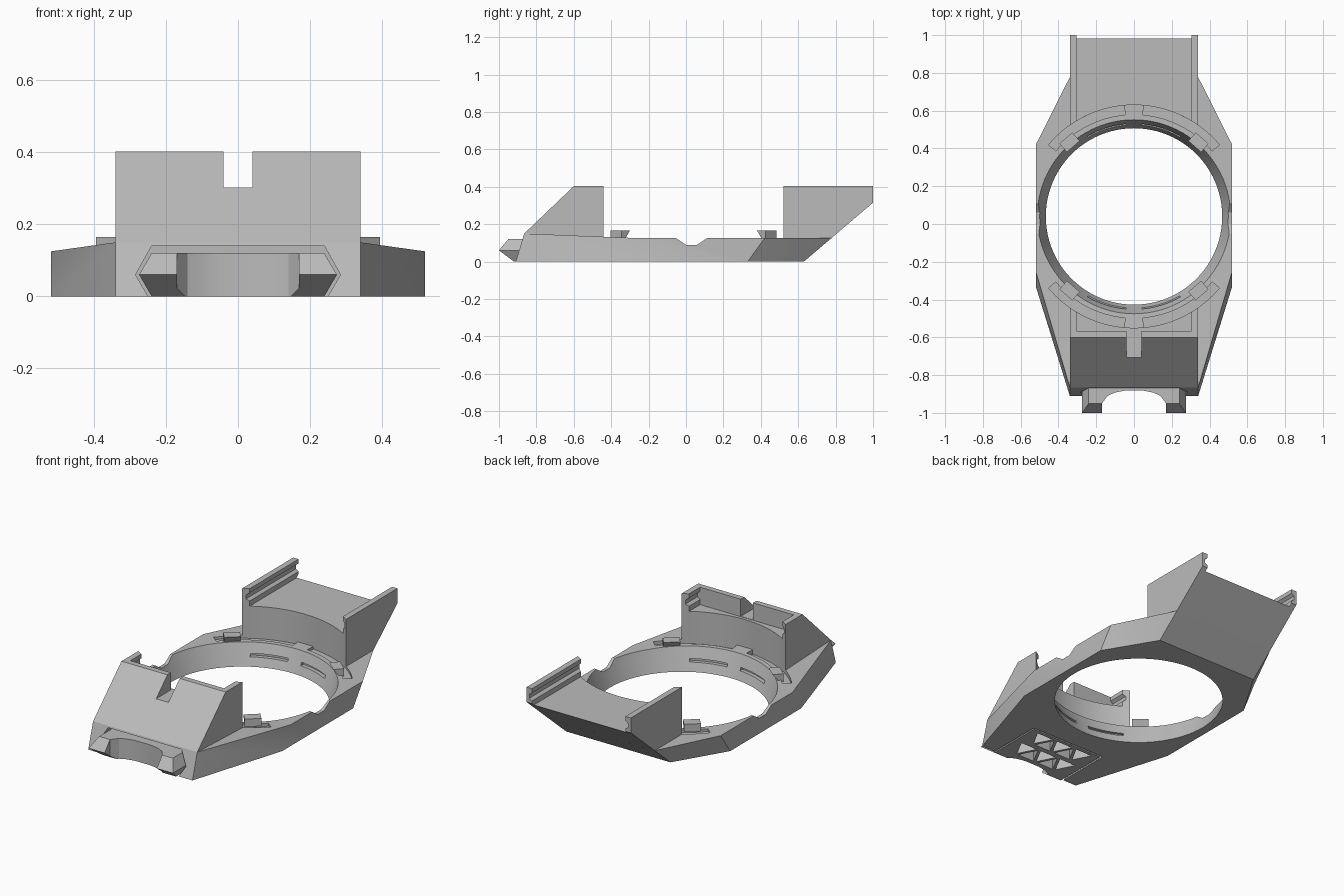
import bpy, bmesh, math
from mathutils import Vector

if "Cube" in bpy.data.objects:
    bpy.data.objects.remove(bpy.data.objects["Cube"], do_unlink=True)

grey = bpy.data.materials.new("matte grey")
grey.use_nodes = True
GREY = (0.5, 0.5, 0.5, 1)
grey.diffuse_color = GREY
grey.node_tree.nodes["Principled BSDF"].inputs["Base Color"].default_value = GREY

CY = 0.04  # centre of the round opening along y


def finish(name, bm):
    bmesh.ops.recalc_face_normals(bm, faces=bm.faces)
    me = bpy.data.meshes.new(name)
    bm.to_mesh(me)
    bm.free()
    me.materials.append(grey)
    ob = bpy.data.objects.new(name, me)
    bpy.context.collection.objects.link(ob)
    return ob


def prism(name, pts, axis, a, b):
    """Extrude a 2D outline along an axis from a to b."""
    place = {"x": lambda p, t: (t, p[0], p[1]),
             "y": lambda p, t: (p[0], t, p[1]),
             "z": lambda p, t: (p[0], p[1], t)}[axis]
    bm = bmesh.new()
    face = bm.faces.new([bm.verts.new(place(p, a)) for p in pts])
    new = bmesh.ops.extrude_face_region(bm, geom=[face])["geom"]
    shift = Vector(place((0, 0), b - a))
    bmesh.ops.translate(bm, verts=[v for v in new if isinstance(v, bmesh.types.BMVert)], vec=shift)
    return finish(name, bm)


def mirrored(pts):
    return pts + [(-x, z) for x, z in reversed(pts)]


def hull(name, pts):
    bm = bmesh.new()
    for p in pts:
        bm.verts.new(p)
    bmesh.ops.convex_hull(bm, input=bm.verts)
    bmesh.ops.dissolve_limit(bm, angle_limit=0.01, verts=bm.verts, edges=bm.edges)
    return finish(name, bm)


def cone(name, r1, r2, z1, z2):
    bm = bmesh.new()
    bmesh.ops.create_cone(bm, cap_ends=True, segments=96, radius1=r1, radius2=r2, depth=z2 - z1)
    bmesh.ops.translate(bm, verts=bm.verts, vec=(0, CY, (z1 + z2) / 2))
    return finish(name, bm)


def arc(name, r1, r2, start, end, z1, z2):
    angles = [math.radians(start + (end - start) * i / 16) for i in range(17)]
    ring = [(r2 * math.cos(a), CY + r2 * math.sin(a)) for a in angles]
    ring += [(r1 * math.cos(a), CY + r1 * math.sin(a)) for a in reversed(angles)]
    return prism(name, ring, "z", z1, z2)


def cut(ob, cutters, keep=False):
    bpy.context.view_layer.objects.active = ob
    for c in cutters:
        m = ob.modifiers.new("cut", "BOOLEAN")
        m.operation, m.solver, m.object = "DIFFERENCE", "EXACT", c
        bpy.ops.object.modifier_apply(modifier=m.name)
        if not keep:
            bpy.data.objects.remove(c, do_unlink=True)


# Base frame: flat-sided body with tapered ends
bottom = [(0.34, -0.91), (0.52, -0.33), (0.52, 0.33), (0.34, 0.63)]
top = [(0.34, -0.865), (0.52, -0.25), (0.52, 0.42), (0.34, 0.777)]
bm = bmesh.new()
low = [bm.verts.new((x, y, 0)) for x, y in mirrored(bottom)]
high = [bm.verts.new((x, y, 0.15 if y < -0.5 else 0.125)) for x, y in mirrored(top)]
bm.faces.new(low)
bm.faces.new(high[1:7])
bm.faces.new([high[i] for i in (0, 1, 6, 7)])
for i in range(8):
    j = (i + 1) % 8
    bm.faces.new((low[i], low[j], high[j], high[i]))
bmesh.ops.triangulate(bm, faces=bm.faces)
base = finish("base_frame", bm)

# Round opening, side notches, track grooves and inner wall slots
slope = 0.045 / 0.125
cutters = [cone("opening", 0.467 - 0.1 * slope, 0.467 + 0.2 * slope, -0.1, 0.2),
           prism("side_notch", [(-0.06, 0.13), (0, 0.09), (0.06, 0.09), (0.12, 0.13)], "x", -0.6, 0.6)]
for a in (40, 95, 220, 275):
    cutters.append(arc("track", 0.54, 0.59, a, a + 45, 0.11, 0.2))
for a in (60, 95, 240, 275):
    cutters.append(arc("wall_slot", 0.44, 0.508, a, a + 25, 0.05, 0.068))
cut(base, cutters)

# Front block: sloped face, rear tray and sight notch
front = prism("front_block", [(-0.865, 0.15), (-0.6, 0.403), (-0.3, 0.403),
                              (-0.3, 0.12), (-0.56, 0.12)], "x", -0.34, 0.34)
# Rear block: overhanging ramp underneath
rear = prism("rear_block", [(0.3, 0.12), (0.771, 0.12), (1, 0.315), (1, 0.403), (0.3, 0.403)],
             "x", -0.34, 0.34)
rail = mirrored([(0.305, 0.3), (0.305, 0.33), (0.322, 0.342), (0.322, 0.365), (0.305, 0.378), (0.305, 0.45)])
cut(front, [cone("bowl", 0.59, 0.59, 0.05, 0.6),
            prism("tray", rail, "y", -0.567, -0.2),
            prism("notch", mirrored([(0.04, 0.302), (0.04, 0.5)]), "y", -0.8, -0.5)])
cut(rear, [cone("bowl", 0.59, 0.59, 0.05, 0.6), prism("tray", rail, "y", 0.2, 1.1)])

# Front recess that holds the coupling
recess = prism("recess", mirrored([(0.25, -0.02), (0.25, 0), (0.285, 0.06), (0.24, 0.14)]), "y", -1.1, -0.57)
cut(base, [recess], keep=True)
cut(front, [recess])

# Coupling: bevelled insert with two lugs and a curved gap
levels = [(0.24, -0.92, 0), (0.275, -1, 0.06), (0.24, -0.95, 0.12)]
coupling = hull("coupling", [(s * x, y, z) for s in (1, -1) for x, f, z in levels for y in (f, -0.58)])
gap = mirrored([(0.17, -1.1), (0.17, -0.95), (0.14, -0.91), (0.1, -0.892), (0.05, -0.882)])
pockets = [prism("gap", gap, "z", -0.1, 0.2)]

# Triangular pockets leave a truss on the underside
STEP = 0.07
for y1, y2 in ((-0.86, -0.735), (-0.715, -0.595)):
    for i in range(5):
        x = -0.21 + STEP * i
        a, b = (y1, y2) if i % 2 else (y2, y1)
        tri = [(x, a), (x + STEP, b), (x + 2 * STEP, a)]
        cx, cy = x + STEP, (2 * a + b) / 3
        tri = [(cx + (px - cx) * 0.78, cy + (py - cy) * 0.85) for px, py in tri]
        pockets.append(prism("pocket", tri, "z", -0.1, 0.09))
cut(coupling, pockets)

# Four retaining clips around the opening, with overhanging tips
clips = []
for i, deg in enumerate((49, 131, 229, 311)):
    a = math.radians(deg)
    out, side = Vector((math.cos(a), math.sin(a), 0)), Vector((-math.sin(a), math.cos(a), 0))
    pts = []
    for z, r1, r2 in ((0.12, 0.525, 0.55), (0.135, 0.515, 0.55), (0.165, 0.49, 0.55)):
        for r in (r1, r2):
            for s in (-0.045, 0.045):
                pts.append(out * r + side * s + Vector((0, CY, z)))
    clips.append(hull("clip_%d" % (i + 1), pts))

# Smooth the round walls, keep hard edges
bpy.ops.object.select_all(action="DESELECT")
for ob in [base, front, rear, coupling] + clips:
    ob.select_set(True)
bpy.context.view_layer.objects.active = base
bpy.ops.object.shade_smooth_by_angle(angle=math.radians(20))
